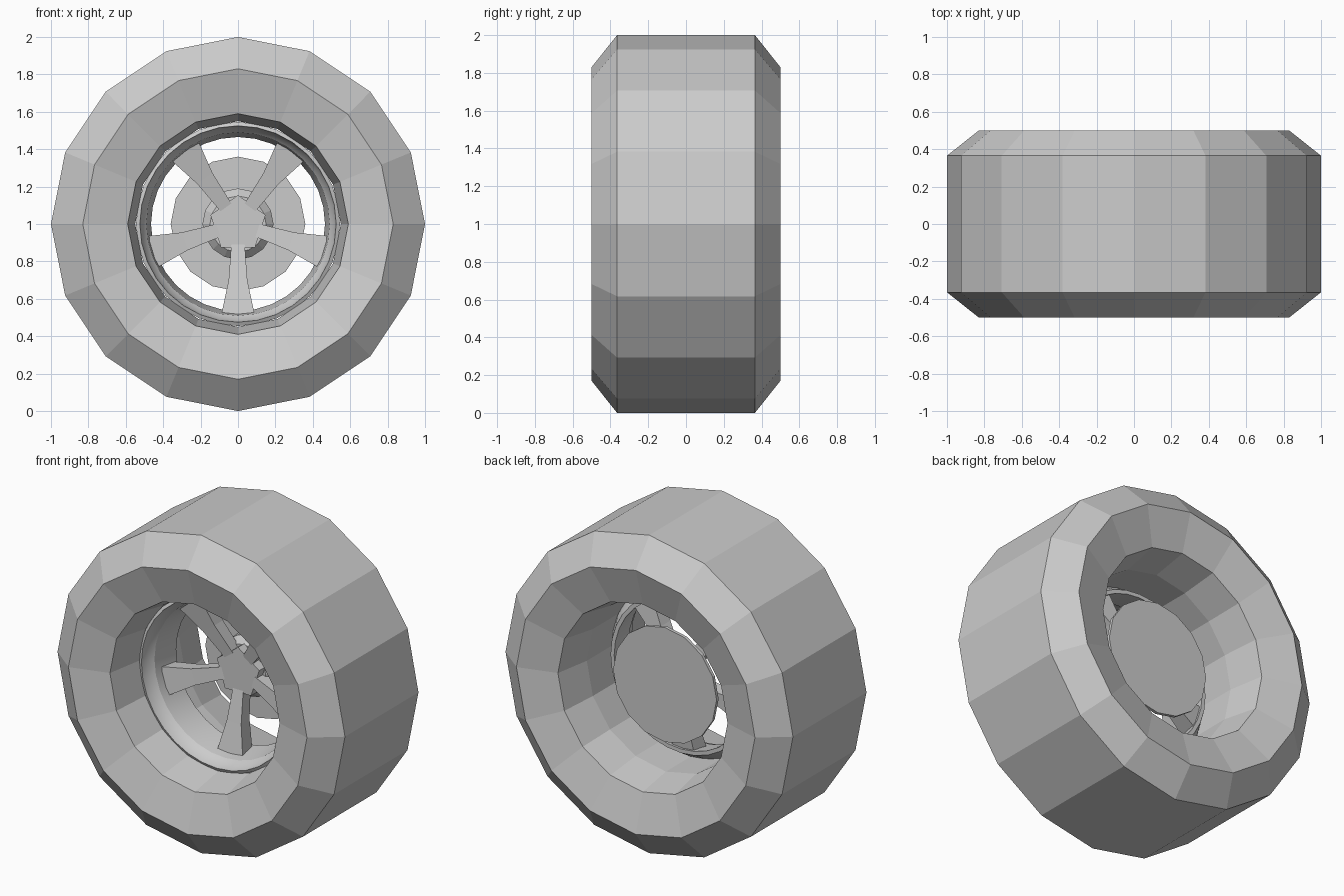
import bpy, bmesh
from math import pi, sin, cos
from mathutils import Matrix, Vector

cube = bpy.data.objects.get("Cube")
if cube:
    bpy.data.objects.remove(cube)

CENTER = Vector((0, 0, 1))

grey = bpy.data.materials.new("plain grey")
grey.use_nodes = True
grey.diffuse_color = (0.6, 0.6, 0.6, 1)
grey.node_tree.nodes["Principled BSDF"].inputs["Base Color"].default_value = grey.diffuse_color


def finish(name, bm, smooth=False):
    bmesh.ops.recalc_face_normals(bm, faces=bm.faces)
    mesh = bpy.data.meshes.new(name)
    bm.to_mesh(mesh)
    bm.free()
    mesh.materials.append(grey)
    obj = bpy.data.objects.new(name, mesh)
    obj.location = CENTER
    bpy.context.collection.objects.link(obj)
    if smooth:
        bpy.context.view_layer.objects.active = obj
        obj.select_set(True)
        bpy.ops.object.shade_smooth_by_angle(angle=0.5)
        obj.select_set(False)
    return obj


def lathe(name, profile, sides, closed=True, smooth=False):
    """Spin (radius, y) points around the axle; open profiles get end caps."""
    bm = bmesh.new()
    rings = []
    for r, y in profile:
        angles = [2 * pi * i / sides for i in range(sides)]
        rings.append([bm.verts.new((r * cos(a), y, r * sin(a))) for a in angles])
    pairs = list(zip(rings, rings[1:]))
    if closed:
        pairs.append((rings[-1], rings[0]))
    else:
        bm.faces.new(rings[0])
        bm.faces.new(rings[-1])
    for a, b in pairs:
        for i in range(sides):
            j = (i + 1) % sides
            bm.faces.new((a[i], a[j], b[j], b[i]))
    return finish(name, bm, smooth)


# Tyre: symmetric faceted ring with dished sidewalls
half = [(1, 0.365), (0.83, 0.5), (0.59, 0.43), (0.55, 0.2)]
lathe("tyre", half + [(r, -y) for r, y in reversed(half)], 16)

# Rim: stepped lip narrowing towards the spokes
lathe("rim", [(0.545, -0.2), (0.525, -0.21), (0.515, -0.16), (0.49, -0.13),
              (0.475, -0.04), (0.465, 0.05), (0.49, 0.05), (0.545, -0.04)],
      32, smooth=True)

# Brake disc and tapered axle hub behind the spokes
lathe("brake_disc", [(0.36, 0.19), (0.36, 0.21)], 16, closed=False)
lathe("axle_hub", [(0.15, 0.06), (0.19, 0.1), (0.19, 0.19)], 16, closed=False)

# Hub cap: five-sided block joining the spokes
bm = bmesh.new()
front, back = [], []
for k in range(5):
    spoke = -pi / 2 + 2 * pi * k / 5
    for offset, r in ((-0.28, 0.13), (0.28, 0.13), (pi / 5, 0.155)):
        x, z = r * cos(spoke + offset), r * sin(spoke + offset)
        front.append(bm.verts.new((x, 0.0, z)))
        back.append(bm.verts.new((x, 0.08, z)))
bm.faces.new(front)
bm.faces.new(back)
for i in range(len(front)):
    j = (i + 1) % len(front)
    bm.faces.new((front[i], front[j], back[j], back[i]))
finish("hub_cap", bm)

# Spokes: flared bars leaning forward towards the rim
bm = bmesh.new()
sections = [(0.11, 0.036, 0.0, 0.08), (0.3, 0.05, -0.04, 0.05), (0.48, 0.088, -0.08, 0.03)]
for k in range(5):
    turn = Matrix.Rotation(2 * pi * k / 5, 3, 'Y')
    loops = []
    for r, w, y0, y1 in sections:
        corners = ((-w, y0), (w, y0), (w * 0.9, y1), (-w * 0.9, y1))
        loops.append([bm.verts.new(turn @ Vector((x, y, -r))) for x, y in corners])
    bm.faces.new(loops[0])
    bm.faces.new(loops[-1])
    for a, b in zip(loops, loops[1:]):
        for i in range(4):
            j = (i + 1) % 4
            bm.faces.new((a[i], a[j], b[j], b[i]))
finish("spokes", bm)
